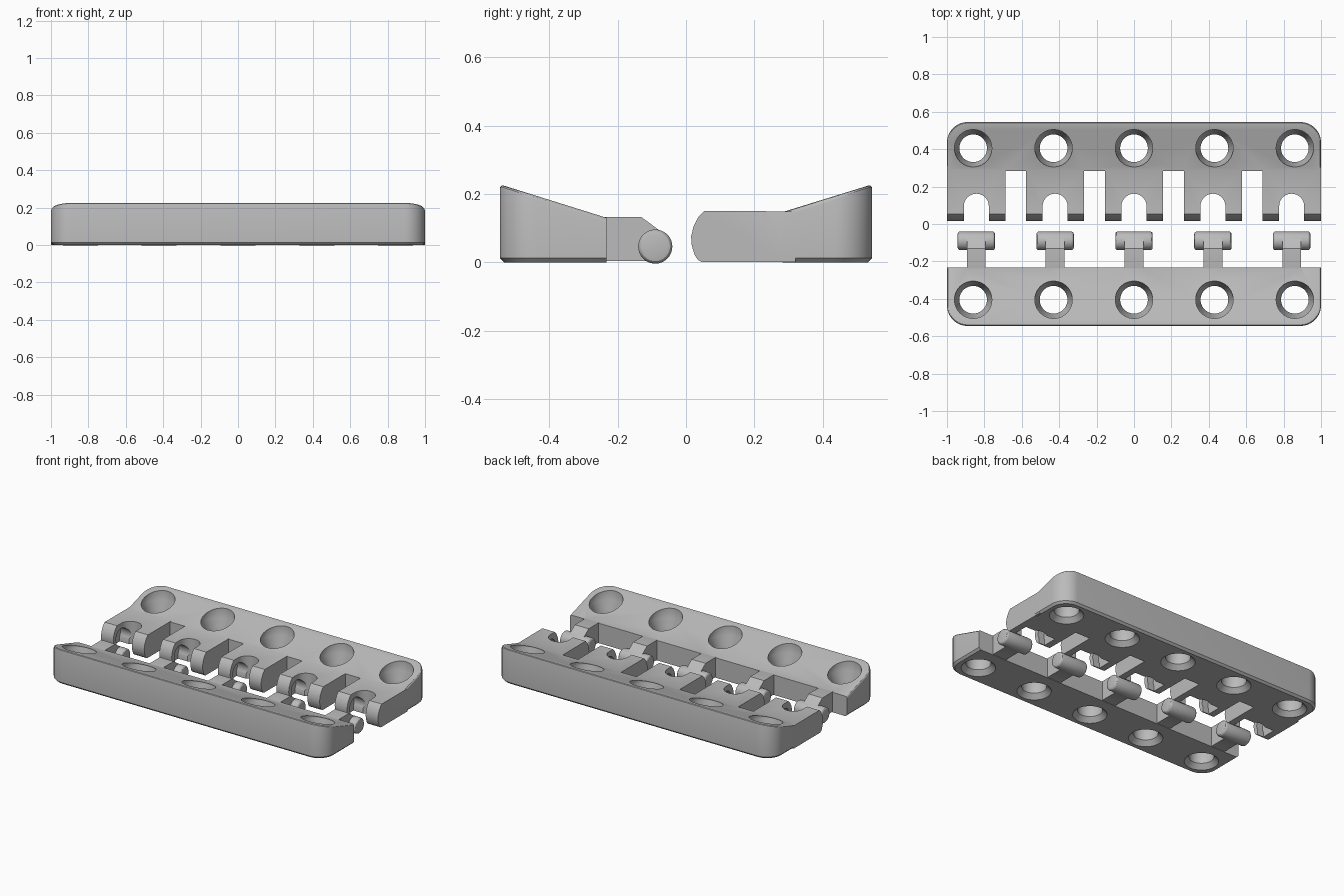
import bpy, bmesh, math
from mathutils import Vector

if "Cube" in bpy.data.objects:
    bpy.data.objects.remove(bpy.data.objects["Cube"])

grey = bpy.data.materials.new("light_grey")
grey.diffuse_color = (0.5, 0.5, 0.5, 1)
grey.use_nodes = True
grey.node_tree.nodes["Principled BSDF"].inputs["Base Color"].default_value = grey.diffuse_color
KNUCKLES = [-0.843, -0.422, 0, 0.422, 0.843]
HOLES = [-0.86, -0.43, 0, 0.43, 0.86]


def finish(bm, name):
    bmesh.ops.recalc_face_normals(bm, faces=bm.faces)
    me = bpy.data.meshes.new(name)
    bm.to_mesh(me)
    bm.free()
    ob = bpy.data.objects.new(name, me)
    bpy.context.collection.objects.link(ob)
    me.materials.append(grey)
    return ob


def prism(name, pts, axis, lo, hi, bevel=0.0):
    """Extrude a closed 2D profile: axis 'x' uses (y, z), axis 'z' uses (x, y)."""
    bm = bmesh.new()
    place = (lambda p: (lo, *p)) if axis == 'x' else (lambda p: (*p, lo))
    face = bm.faces.new([bm.verts.new(place(p)) for p in pts])
    ext = bmesh.ops.extrude_face_region(bm, geom=[face])
    step = Vector((hi - lo, 0, 0)) if axis == 'x' else Vector((0, 0, hi - lo))
    bmesh.ops.translate(bm, vec=step, verts=[g for g in ext['geom'] if isinstance(g, bmesh.types.BMVert)])
    if bevel:
        i = 0 if axis == 'x' else 2
        rim = [e for e in bm.edges if abs(e.verts[0].co[i] - e.verts[1].co[i]) < 1e-6]
        bmesh.ops.bevel(bm, geom=rim, offset=bevel, segments=3, profile=0.5, affect='EDGES')
    return finish(bm, name)


def arc(cx, cy, r, a0, a1, n):
    return [(cx + r * math.cos(math.radians(a0 + (a1 - a0) * i / n)),
             cy + r * math.sin(math.radians(a0 + (a1 - a0) * i / n))) for i in range(n + 1)]


def lathe(name, x, y, prof):
    """Solid of revolution around a vertical axis from (radius, height) points."""
    bm = bmesh.new()
    n = 40
    rings = [[bm.verts.new((x + r * math.cos(2 * math.pi * i / n), y + r * math.sin(2 * math.pi * i / n), z))
              for i in range(n)] for r, z in prof]
    for a, b in zip(rings, rings[1:]):
        for i in range(n):
            bm.faces.new((a[i], a[(i + 1) % n], b[(i + 1) % n], b[i]))
    bm.faces.new(rings[0])
    bm.faces.new(rings[-1])
    return finish(bm, name)


def combine(target, tools, op):
    """Apply a boolean with every tool, then discard the tools."""
    bpy.context.view_layer.objects.active = target
    for t in tools:
        mod = target.modifiers.new("cut", 'BOOLEAN')
        mod.operation, mod.object, mod.solver = op, t, 'EXACT'
        bpy.ops.object.modifier_apply(modifier=mod.name)
        bpy.data.objects.remove(t, do_unlink=True)


def bar(name, side, y_in, z_in, y_under):
    """Plan with two rounded outer corners, sloping top and optional undercut inner face."""
    r, yo = 0.11, 0.545
    plan = [(1, y_in)] + arc(1 - r, yo - r, r, 0, 90, 10) + arc(-1 + r, yo - r, r, 90, 180, 10) + [(-1, y_in)]
    bm = bmesh.new()
    face = bm.faces.new([bm.verts.new((x, y * side, 0)) for x, y in plan])
    ext = bmesh.ops.extrude_face_region(bm, geom=[face])
    bmesh.ops.translate(bm, vec=(0, 0, 0.4), verts=[g for g in ext['geom'] if isinstance(g, bmesh.types.BMVert)])

    def slice_off(co, no):
        cut = bmesh.ops.bisect_plane(bm, geom=bm.verts[:] + bm.edges[:] + bm.faces[:],
                                     plane_co=co, plane_no=no, clear_outer=True)
        bmesh.ops.edgeloop_fill(bm, edges=[e for e in cut['geom_cut'] if isinstance(e, bmesh.types.BMEdge)])

    slope = (0.228 - z_in) / (yo - y_in)
    slice_off((0, side * y_in, z_in), (0, -side * slope, 1))
    if y_under != y_in:
        slice_off((0, side * y_in, z_in), (0, -side * z_in, y_under - y_in))
    bmesh.ops.recalc_face_normals(bm, faces=bm.faces)
    # soften the outer top rim and chamfer the bottom rim
    def rim(up):
        return [e for e in bm.edges if any(f.normal.z * up > 0.6 for f in e.link_faces)
                and any(abs(f.normal.z) < 0.1 and f.normal.y * side > -0.5 for f in e.link_faces)]
    bmesh.ops.bevel(bm, geom=rim(1), offset=0.012, segments=3, profile=0.5, affect='EDGES')
    bm.normal_update()
    bmesh.ops.bevel(bm, geom=rim(-1), offset=0.013, segments=1, affect='EDGES')
    return finish(bm, name)


def screw_holes(y):
    return [lathe("hole_cutter", x, y, [(0.102, -0.05), (0.102, 0.0), (0.074, 0.03), (0.074, 0.1),
                                        (0.1, 0.15), (0.1, 0.4)]) for x in HOLES]


# front bar with pins
front = bar("front_pin_bar", -1, 0.232, 0.13, 0.265)
arm = [(-0.30, 0.003), (-0.09, 0.003), (-0.06, 0.08), (-0.13, 0.132), (-0.236, 0.132), (-0.30, 0.12)]
parts = []
for x in KNUCKLES:
    parts.append(prism("arm", arm, 'x', x - 0.05, x + 0.05))
    parts.append(prism("pin", arc(-0.09, 0.046, 0.05, 0, 348.75, 31), 'x', x - 0.1, x + 0.1, 0.014))
# upright fillers between the pockets
for x in (-0.633, -0.211, 0.211, 0.633):
    parts.append(prism("filler", [(-0.30, 0.002), (-0.236, 0.002), (-0.234, 0.128), (-0.30, 0.128)],
                       'x', x - 0.05, x + 0.05))
combine(front, parts, 'UNION')
combine(front, screw_holes(-0.405), 'DIFFERENCE')

# back bar with hooked knuckles
back = bar("back_socket_bar", 1, 0.283, 0.147, 0.283)
nose = [(0.32, 0.149), (0.053, 0.15), (0.036, 0.132), (0.022, 0.105), (0.015, 0.075), (0.017, 0.048),
        (0.026, 0.02), (0.034, 0.008), (0.045, 0.001), (0.32, 0.001)]
knuckles, cuts = [], []
for x in KNUCKLES:
    knuckles.append(prism("knuckle", nose, 'x', x - 0.156, x + 0.156))
    # arm slot with round end
    cuts.append(prism("slot_cutter", [(x - 0.067, -0.1), (x + 0.067, -0.1)]
                      + arc(x, 0.095, 0.067, 0, 180, 14), 'z', -0.1, 0.3))
    # pin socket open underneath
    cuts.append(prism("socket_cutter", arc(0.098, 0.062, 0.055, -30, 210, 20)
                      + [(0.052, -0.1), (0.144, -0.1)], 'x', x - 0.112, x + 0.112))
combine(back, knuckles, 'UNION')
combine(back, cuts, 'DIFFERENCE')
combine(back, screw_holes(0.405), 'DIFFERENCE')

for ob in (front, back):
    bpy.ops.object.select_all(action='DESELECT')
    ob.select_set(True)
    bpy.context.view_layer.objects.active = ob
    bpy.ops.object.shade_smooth_by_angle(angle=math.radians(30))
